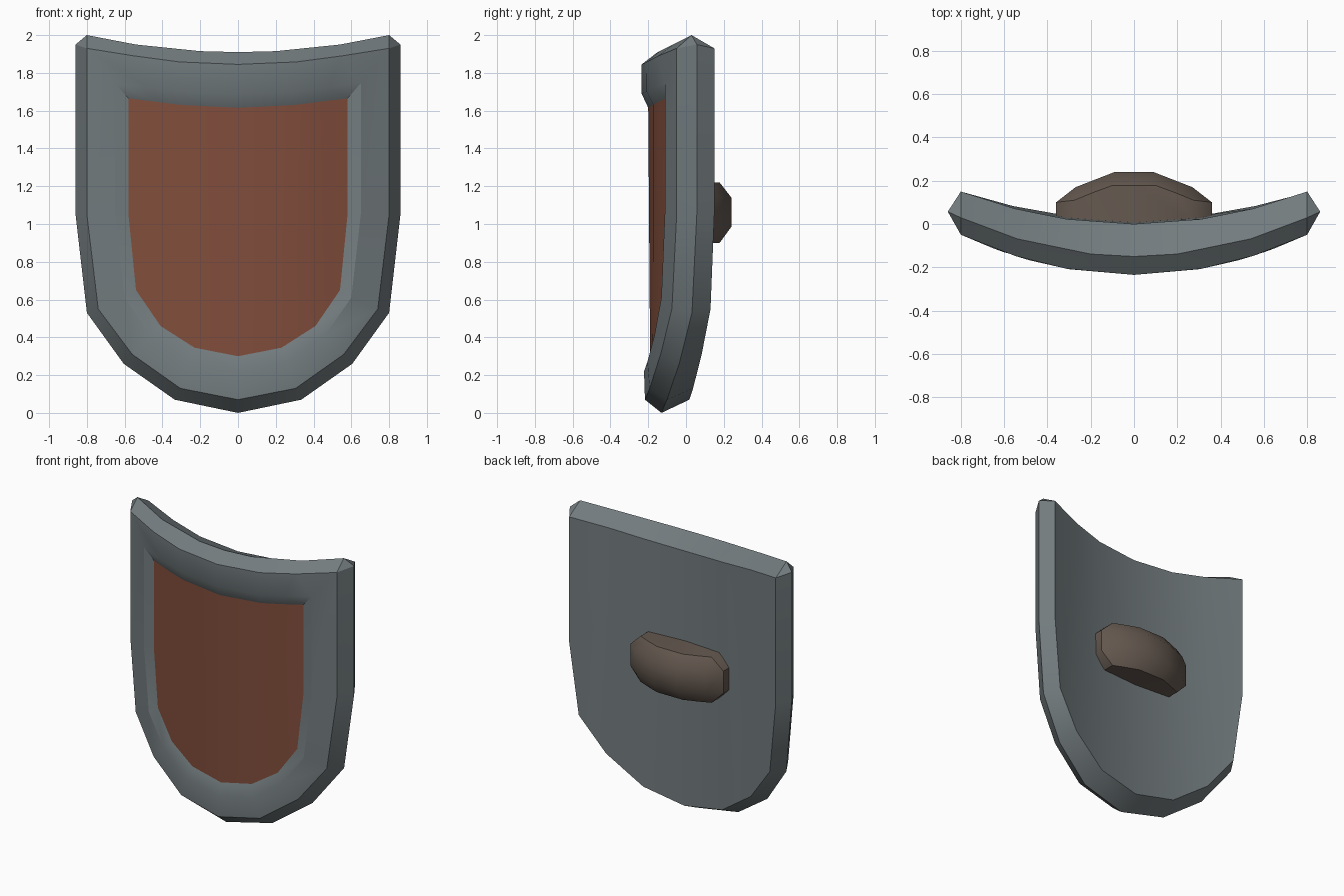
import bpy, bmesh, math

if "Cube" in bpy.data.objects:
    bpy.data.objects.remove(bpy.data.objects["Cube"])


def material(name, rgb):
    m = bpy.data.materials.new(name)
    m.diffuse_color = (*rgb, 1)
    m.use_nodes = True
    m.node_tree.nodes["Principled BSDF"].inputs["Base Color"].default_value = m.diffuse_color
    return m


def finish(bm, name, mat, angle, recalc=True):
    bmesh.ops.remove_doubles(bm, verts=bm.verts, dist=0.0005)
    if recalc:
        bmesh.ops.recalc_face_normals(bm, faces=bm.faces)
    me = bpy.data.meshes.new(name)
    bm.to_mesh(me)
    bm.free()
    ob = bpy.data.objects.new(name, me)
    bpy.context.collection.objects.link(ob)
    me.materials.append(mat)
    bpy.ops.object.select_all(action='DESELECT')
    ob.select_set(True)
    bpy.context.view_layer.objects.active = ob
    bpy.ops.object.shade_smooth_by_angle(angle=math.radians(angle))
    return ob


def bowed(half, y0, bow):
    """Bend a flat half outline around the body, easing back at the foot."""
    return [(x, y0 + bow * x * x + 0.02 * max(0, 1 - z / 0.6), z) for x, z in half]


def add_face(bm, pts):
    """Add a face and its mirror image; repeated corners are dropped."""
    pts = [p for i, p in enumerate(pts) if p != pts[i - 1]]
    if len(pts) < 3:
        return
    bm.faces.new([bm.verts.new(p) for p in pts])
    bm.faces.new([bm.verts.new((-x, y, z)) for x, y, z in reversed(pts)])


def bridge(bm, a, b):
    for i in range(len(a) - 1):
        add_face(bm, [a[i], a[i + 1], b[i + 1], b[i]])


def fill(bm, r):
    """Span a half outline with vertical strips."""
    add_face(bm, [r[0], r[1], r[8], r[9]])
    add_face(bm, [r[1], r[2], r[7], r[8]])
    add_face(bm, r[2:8])


steel = material("steel", (0.17, 0.20, 0.21))
leather = material("red_leather", (0.22, 0.075, 0.045))
wood = material("brown_wood", (0.13, 0.10, 0.08))

# Half outlines (x, z), foot centre round to top centre
widest = [(0, 0), (.335, .07), (.605, .26), (.80, .53), (.86, 1.05),
          (.86, 1.95), (.80, 2.0), (.54, 1.95), (.20, 1.915), (0, 1.91)]
edge = [(0, .07), (.305, .13), (.56, .31), (.74, .55), (.80, 1.05),
        (.80, 1.93), (.80, 1.93), (.55, 1.89), (.31, 1.858), (0, 1.845)]
inner = [(0, .22), (.26, .27), (.46, .41), (.60, .61), (.65, 1.05),
         (.65, 1.745), (.65, 1.745), (.48, 1.723), (.30, 1.70), (0, 1.69)]
recess = [(0, .30), (.23, .345), (.41, .46), (.54, .65), (.58, 1.05),
          (.58, 1.665), (.58, 1.665), (.44, 1.648), (.30, 1.63), (0, 1.615)]

# Shield body: recess wall, front rim, bevelled edge and back
panel_ring = bowed(recess, -.20, .29)
rings = [panel_ring, bowed(inner, -.235, .29), bowed(edge, -.235, .29),
         bowed(widest, -.15, .28), bowed(edge, 0, .234)]
bm = bmesh.new()
for a, b in zip(rings, rings[1:]):
    bridge(bm, a, b)
fill(bm, rings[-1])
finish(bm, "shield_body", steel, 30)

# Recessed front panel
bm = bmesh.new()
fill(bm, panel_ring)
finish(bm, "front_panel", leather, 30, recalc=False)

# Hand grip: arched block with chamfered upper and lower edges
wide = [(.36, .02), (.36, .10), (.27, .17), (.09, .24), (0, .24)]
narrow = [(.275, .01), (.275, .11), (.19, .145), (.10, .178), (0, .178)]
levels = [(narrow, .90), (wide, .985), (wide, 1.14), (narrow, 1.22)]
loops = [[(0, .0, z)] + [(x, y, z) for x, y in prof] for prof, z in levels]
bm = bmesh.new()
for a, b in zip(loops, loops[1:]):
    bridge(bm, a, b)
add_face(bm, loops[0])
add_face(bm, loops[-1])
finish(bm, "hand_grip", wood, 45)
